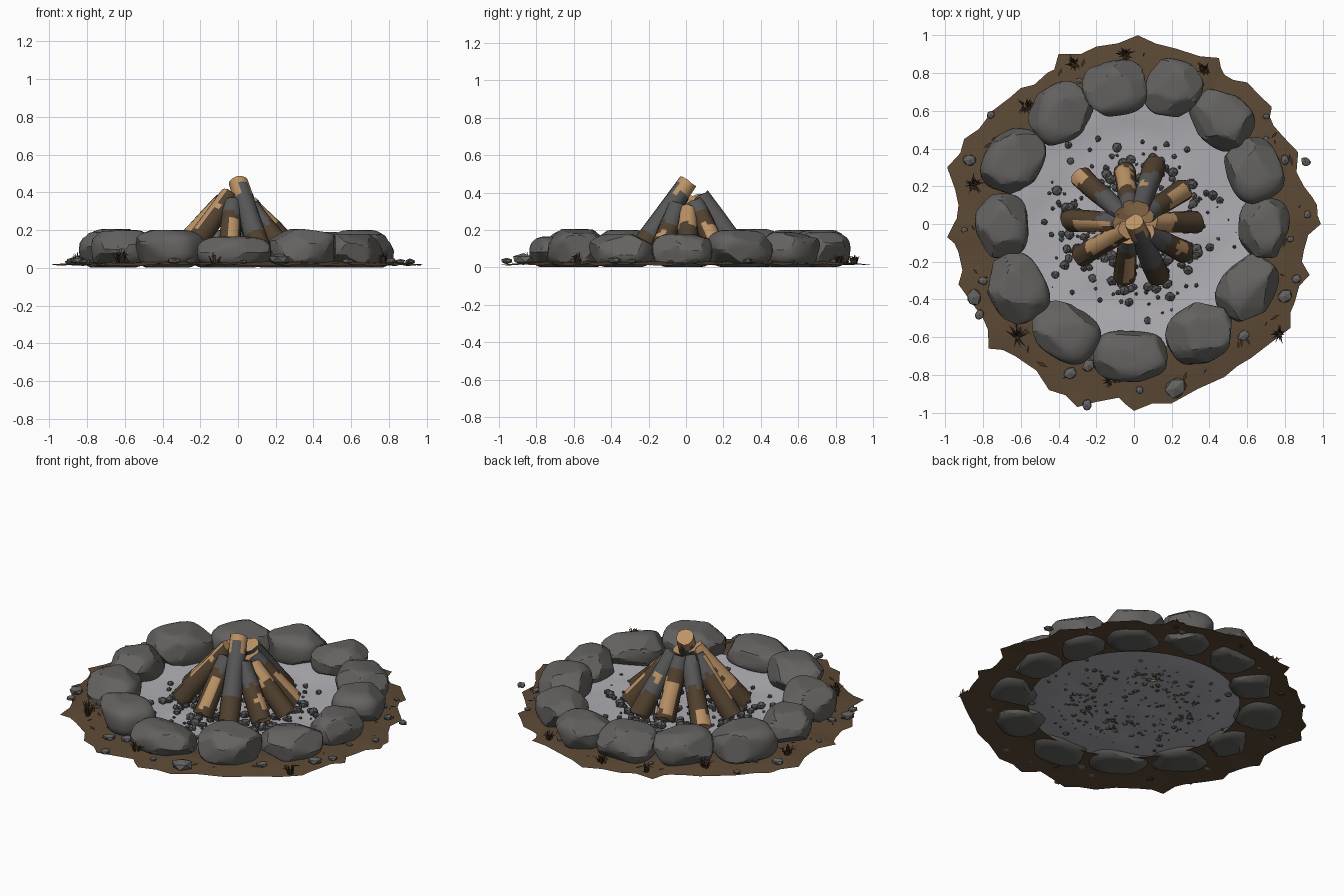
import bpy, bmesh, math, random
from mathutils import Vector, Matrix, noise

if "Cube" in bpy.data.objects:
    bpy.data.objects.remove(bpy.data.objects["Cube"])

random.seed(11)
U = random.uniform


def material(name, rgb):
    m = bpy.data.materials.new(name)
    m.diffuse_color = (*rgb, 1)
    m.use_nodes = True
    m.node_tree.nodes["Principled BSDF"].inputs["Base Color"].default_value = m.diffuse_color
    return m


STONE = material("stone grey", (0.125, 0.122, 0.116))
SOIL = material("soil brown", (0.108, 0.067, 0.036))
ASH = material("ash pale grey", (0.43, 0.42, 0.45))
BARK = material("bark brown", (0.082, 0.052, 0.028))
WOOD = material("bare wood tan", (0.50, 0.29, 0.135))
CHAR = material("charred grey", (0.095, 0.093, 0.093))
DRY = material("dry plant brown", (0.055, 0.032, 0.016))


def finish(name, bm, mats, smooth=None):
    """Make an object; smooth is the angle in degrees above which edges stay sharp."""
    bm.normal_update()
    if smooth:
        for f in bm.faces:
            f.smooth = True
        for e in bm.edges:
            e.smooth = len(e.link_faces) < 2 or e.calc_face_angle(0) < math.radians(smooth)
    me = bpy.data.meshes.new(name)
    bm.to_mesh(me)
    bm.free()
    for m in mats:
        me.materials.append(m)
    ob = bpy.data.objects.new(name, me)
    bpy.context.collection.objects.link(ob)
    return ob


def rock(bm, centre, half, yaw, level, boxy=1.0, cuts=0):
    """A rounded block, chipped flat by random planes."""
    planes = []
    for _ in range(cuts):
        planes.append((Vector((U(-1, 1), U(-1, 1), U(-0.5, 1))).normalized(), U(0.86, 1.0)))
    verts = bmesh.ops.create_icosphere(bm, subdivisions=level, radius=1)["verts"]
    rot = Matrix.Rotation(yaw, 3, 'Z')
    for v in verts:
        p = Vector([math.copysign(abs(c) ** boxy, c) for c in v.co])
        for n, d in planes:
            over = p.dot(n) - d
            if over > 0:
                p -= n * over
        if cuts == 0:
            p *= U(0.85, 1.1)
        v.co = rot @ Vector((p.x * half[0], p.y * half[1], p.z * half[2])) + Vector(centre)


# Soil ring with a ragged outer edge
edge = [(.02, 1), (.22, .93), (.45, .88), (.48, .79), (.6, .75), (.73, .62), (.74, .52),
        (.87, .38), (.9, .2), (.97, .1), (.99, 0), (.9, -.14), (.93, -.27), (.85, -.42),
        (.83, -.55), (.62, -.71), (.48, -.81), (.2, -.95), (0, -.99), (-.08, -.92),
        (-.3, -.97), (-.45, -.88), (-.63, -.7), (-.77, -.66), (-.8, -.5), (-.93, -.32),
        (-.93, -.15), (-.99, -.07), (-.93, .1), (-.99, .3), (-.9, .45), (-.75, .6),
        (-.6, .72), (-.46, .8), (-.4, .9), (-.2, .94)]
outline = []
for a, b in zip(edge, edge[1:] + edge[:1]):
    a, b = Vector(a), Vector(b)
    outline += [a, a.lerp(b, U(.4, .6)) * U(.97, 1.005)]
bm = bmesh.new()
rings = []
for k in range(5):
    ring = []
    for p in outline:
        q = (p.normalized() * 0.6).lerp(p, k / 4)
        z = [.02, .03, .03, .024, .014][k] + (U(-.005, .005) if k else 0)
        ring.append(bm.verts.new((q.x, q.y, z)))
    rings.append(ring)
n = len(outline)
for r0, r1 in zip(rings, rings[1:]):
    for i in range(n):
        j = (i + 1) % n
        bm.faces.new((r0[i], r0[j], r1[j], r1[i])).normal_flip()
bmesh.ops.recalc_face_normals(bm, faces=bm.faces)
if sum(f.normal.z for f in bm.faces) < 0:
    bmesh.ops.reverse_faces(bm, faces=bm.faces)
finish("soil_ring", bm, [SOIL], 30)

# Ash bed: gently rippled disc
bm = bmesh.new()
rings = [[bm.verts.new((0, 0, .022))]]
for k in range(1, 11):
    r = 0.067 * k
    rings.append([])
    for i in range(48):
        a = math.tau * i / 48
        p = Vector((math.cos(a) * r, math.sin(a) * r, 0))
        p.z = .022 + .012 * noise.noise(p * 9) + .025 * max(0, (k - 7) / 3)
        rings[-1].append(bm.verts.new(p))
for i in range(48):
    j = (i + 1) % 48
    bm.faces.new((rings[0][0], rings[1][i], rings[1][j]))
    for r0, r1 in zip(rings[1:], rings[2:]):
        bm.faces.new((r0[i], r1[i], r1[j], r0[j]))
finish("ash_bed", bm, [ASH], 40)

# Ring of stones: x, y, half width along the ring, half depth, top height
stones = [(-.10, .72, .165, .14, .20), (.21, .715, .145, .15, .19), (.465, .555, .165, .14, .19),
          (.635, .285, .165, .14, .20), (.69, -.02, .155, .13, .18), (.6, -.34, .175, .14, .18),
          (.35, -.58, .175, .15, .205), (-.02, -.70, .19, .13, .165), (-.365, -.57, .18, .14, .20),
          (-.62, -.34, .18, .145, .20), (-.70, -.01, .165, .135, .19), (-.64, .335, .18, .145, .205),
          (-.39, .585, .165, .145, .20)]
for i, (x, y, w, d, top) in enumerate(stones):
    bm = bmesh.new()
    rock(bm, (x, y, top * .5), (w * 1.04, d * 1.05, top * .53),
         math.atan2(y, x) + math.pi / 2, 4, .72, 12)
    for v in bm.verts:
        v.co.z = min(max(v.co.z, 0.003), top)
    finish(f"ring_stone_{i + 1}", bm, [STONE], 22)

# Logs: foot x, y; top x, y, z; bare patch (from, to, side, half angle); charred above
logs = [(-.28, .25, -.06, .05, .36, .0, .2, .3, 1.0, .55),
        (-.05, .28, -.02, .08, .37, .1, .6, .1, .9, .8),
        (.11, .31, .03, .08, .38, .5, .6, .8, .5, .35),
        (.26, .18, .06, .05, .34, .05, .55, -.2, .8, .8),
        (.33, .01, .09, .01, .30, .62, 1.1, 0, 1.4, 2),
        (.27, -.15, .07, -.05, .32, .15, .4, .5, .7, .6),
        (.13, -.28, .0, .01, .455, .86, 1.1, 0, 4, .3),
        (-.05, -.28, -.03, -.07, .34, .1, .6, .5, .6, .75),
        (-.28, -.17, -.04, -.03, .39, .3, 1.1, -.3, 1.0, 2),
        (-.34, .02, -.07, .01, .36, .2, .95, .9, .8, .7)]
SIDES, STEPS = 12, 14
for i, (fx, fy, tx, ty, tz, t0, t1, side, wide, burnt) in enumerate(logs):
    foot, tip = Vector((fx, fy, .055)), Vector((tx, ty, tz))
    axis = (tip - foot).normalized()
    out = Vector((fx, fy, 0))
    out = (out - axis * out.dot(axis)).normalized()
    across = axis.cross(out)
    bm = bmesh.new()
    rings = []
    for k in range(STEPS + 1):
        t = k / STEPS
        rings.append([])
        for s in range(SIDES):
            a = math.tau * s / SIDES
            slant = 0 if 0 < k < STEPS else U(-.008, .008)
            r = (.060 - .010 * t) * (1 + .10 * noise.noise(Vector((math.cos(a), math.sin(a), t * 2 + i * 7))))
            p = foot.lerp(tip, t) + axis * slant + (out * math.cos(a) + across * math.sin(a)) * r
            rings[-1].append(bm.verts.new(p))
    for k in range(STEPS):
        for s in range(SIDES):
            j = (s + 1) % SIDES
            f = bm.faces.new((rings[k][s], rings[k][j], rings[k + 1][j], rings[k + 1][s]))
            a = (math.tau * (s + .5) / SIDES + math.pi) % math.tau - math.pi
            t = (k + .5) / STEPS + U(-.05, .05)
            if t0 < t < t1 and abs(a - side) < wide + U(-.15, .15):
                f.material_index = 1
            elif t > burnt:
                f.material_index = 2
    for cap in (rings[0][::-1], rings[-1]):
        bm.faces.new(cap).material_index = 1
    finish(f"log_{i + 1}", bm, [BARK, WOOD, CHAR], 40)

# Embers scattered on the ash, thickest around the foot of the logs
bm = bmesh.new()
for _ in range(260):
    r = min(abs(random.gauss(.33, .10)), .58)
    a, s = U(0, math.tau), random.choice((.010, .013, .016, .02, .025, .03))
    if r > .45:
        s *= .75
    rock(bm, (r * math.cos(a), r * math.sin(a), .02 + s * .6), (s, s, s * .85), U(0, 6), 1)
finish("embers", bm, [CHAR])

# Loose pebbles on the soil
pebbles = [(-.29, .76, .02), (.31, .79, .03), (.7, .57, .02), (-.76, .58, .025), (-.87, .34, .04),
           (.91, .33, .03), (.8, .34, .03), (-.8, -.3, .03), (-.85, -.39, .05), (-.82, -.48, .03),
           (.8, -.38, .045), (.86, -.29, .03), (.58, -.59, .035), (.22, -.87, .065),
           (-.25, -.96, .035), (-.34, -.79, .04), (-.24, -.75, .04), (.92, .05, .025),
           (.83, -.08, .02), (.03, -.88, .025), (-.9, -.03, .02), (.7, .45, .02)]
bm = bmesh.new()
for x, y, s in pebbles:
    rock(bm, (x, y, .025 + s * .3), (s, s * .85, s * .5), U(0, 6), 1)
finish("pebbles", bm, [STONE])

# Dry grass tufts: fans of narrow pointed blades
tufts = [(-.32, .85, .06), (.38, .82, .06), (-.05, .9, .06), (-.57, .62, .07), (-.85, .21, .07),
         (-.62, -.6, .1), (.77, -.58, .07), (-.12, -.83, .075)]
bm = bmesh.new()
for x, y, h in tufts:
    for _ in range(26):
        a, lean = U(0, math.tau), U(.1, .75)
        d = Vector((math.cos(a), math.sin(a), 0))
        w = Vector((-d.y, d.x, 0)) * .006
        base = Vector((x, y, .022)) + d * U(0, .02)
        mid = base + d * h * lean * .4 + Vector((0, 0, h * U(.4, .6)))
        end = base + d * h * lean + Vector((0, 0, h * U(.6, 1) * (1.05 - lean * .6)))
        v = [bm.verts.new(p) for p in (base - w, base + w, mid + w * .6, mid - w * .6, end)]
        bm.faces.new(v[:4])
        bm.faces.new((v[3], v[2], v[4]))
finish("grass_tufts", bm, [DRY])

# Leaf scraps lying on the soil
bm = bmesh.new()
for _ in range(45):
    a, r, s, yaw = U(0, math.tau), U(.8, .9), U(.012, .035), U(0, 6)
    c = Vector((math.cos(a) * r, math.sin(a) * r, .036))
    d, e = Vector((math.cos(yaw), math.sin(yaw), 0)) * s, Vector((-math.sin(yaw), math.cos(yaw), 0)) * s * .3
    bm.faces.new([bm.verts.new(p) for p in (c - d, c - e, c + d, c + e)])
finish("leaf_scraps", bm, [DRY])
